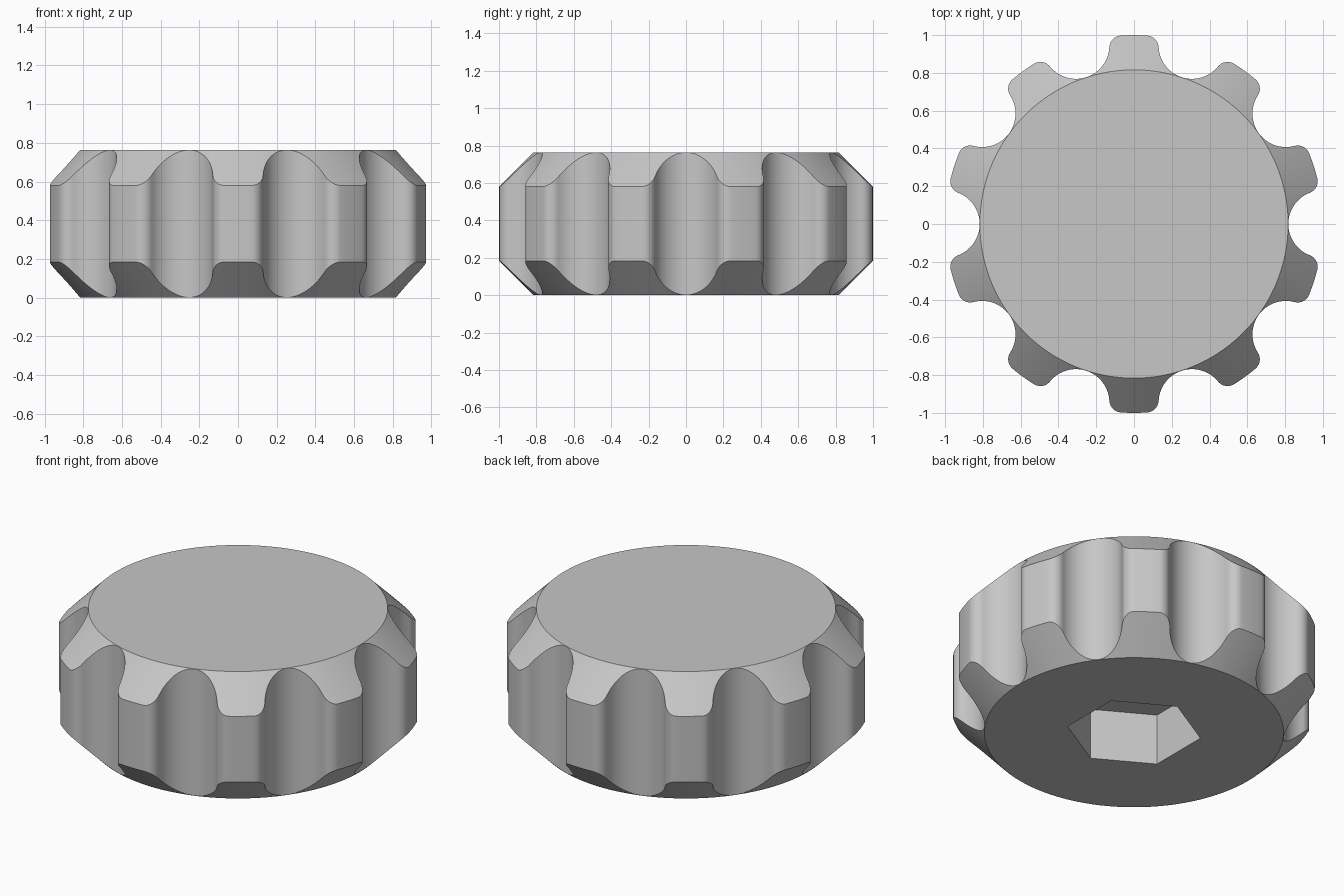
import bpy, bmesh
from math import sin, cos, pi, acos, atan2, hypot
from mathutils import Vector

cube = bpy.data.objects.get("Cube")
if cube:
    bpy.data.objects.remove(cube, do_unlink=True)

HEIGHT, OUTER, FACE = 0.764, 1.0, 0.816   # overall height, lobe radius, flat face radius
LOBES, FLUTE, FILLET = 10, 0.177, 0.065   # grip count, flute radius, lobe corner radius
SOCKET_R, SOCKET_DEPTH = 0.367, 0.308
PITCH = 2 * pi / LOBES


def arc(cx, cy, radius, start, end, steps):
    """Points along a circular arc."""
    angles = [start + (end - start) * i / steps for i in range(steps + 1)]
    return [(cx + radius * cos(a), cy + radius * sin(a)) for a in angles]


def grip_outline():
    """Polar (radius, angle) outline: flute, rounded lobe corner, lobe tip, repeated."""
    centre = FACE + 0.001 + FLUTE
    fr, reach = OUTER - FILLET, FLUTE + FILLET
    beta = acos((fr**2 + centre**2 - reach**2) / (2 * fr * centre))
    fx, fy = fr * cos(beta), fr * sin(beta)
    touch = atan2(fy, fx - centre)
    pts = arc(centre, 0, FLUTE, pi, touch, 16)
    pts += arc(fx, fy, FILLET, touch - pi, beta, 10)[1:]
    pts += arc(0, 0, OUTER, beta, PITCH / 2, 3)[1:]
    half = [(hypot(x, y), atan2(y, x)) for x, y in pts]
    lobe = half + [(r, PITCH - a) for r, a in half[-2:0:-1]]
    return [(r, a + k * PITCH) for k in range(LOBES) for r, a in lobe]


def add_loop(bm, points):
    return [bm.verts.new(p) for p in points]


def skin(bm, lower, upper):
    """Quads between two closed loops."""
    n = len(lower)
    for i in range(n):
        j = (i + 1) % n
        bm.faces.new((lower[i], lower[j], upper[j], upper[i]))


def loop_edges(bm, loop):
    return [bm.edges.get((v, loop[i - 1])) for i, v in enumerate(loop)]


bm = bmesh.new()
outline = grip_outline()


def ring(z_of_r, radius=None):
    return add_loop(bm, [Vector(((radius or r) * cos(a), (radius or r) * sin(a), z_of_r(r)))
                         for r, a in outline])


# Fluted body with 45 degree chamfers at both ends
bottom = ring(lambda r: 0, FACE)
low_rim = ring(lambda r: r - FACE)
high_rim = ring(lambda r: HEIGHT - (r - FACE))
top = ring(lambda r: HEIGHT, FACE)
for a, b in ((bottom, low_rim), (low_rim, high_rim), (high_rim, top)):
    skin(bm, a, b)
bm.faces.new(top)

# Hexagonal socket in the underside
hexagon = [(SOCKET_R * cos(pi / 6 + k * pi / 3), SOCKET_R * sin(pi / 6 + k * pi / 3))
           for k in range(6)]
mouth = add_loop(bm, [(x, y, 0) for x, y in hexagon])
floor = add_loop(bm, [(x, y, SOCKET_DEPTH) for x, y in hexagon])
skin(bm, mouth, floor)
bm.faces.new(floor)
bmesh.ops.triangle_fill(bm, use_beauty=True, normal=(0, 0, -1),
                        edges=loop_edges(bm, bottom) + loop_edges(bm, mouth))
bmesh.ops.recalc_face_normals(bm, faces=bm.faces)

mesh = bpy.data.meshes.new("fluted_knob")
bm.to_mesh(mesh)
bm.free()
knob = bpy.data.objects.new("fluted_knob", mesh)
bpy.context.collection.objects.link(knob)

# Single grey finish
grey = bpy.data.materials.new("light_grey")
grey.use_nodes = True
colour = (0.57, 0.57, 0.57, 1)
grey.diffuse_color = colour
grey.node_tree.nodes["Principled BSDF"].inputs["Base Color"].default_value = colour
mesh.materials.append(grey)

bpy.ops.object.select_all(action="DESELECT")
knob.select_set(True)
bpy.context.view_layer.objects.active = knob
bpy.ops.object.shade_smooth_by_angle(angle=pi / 6)
